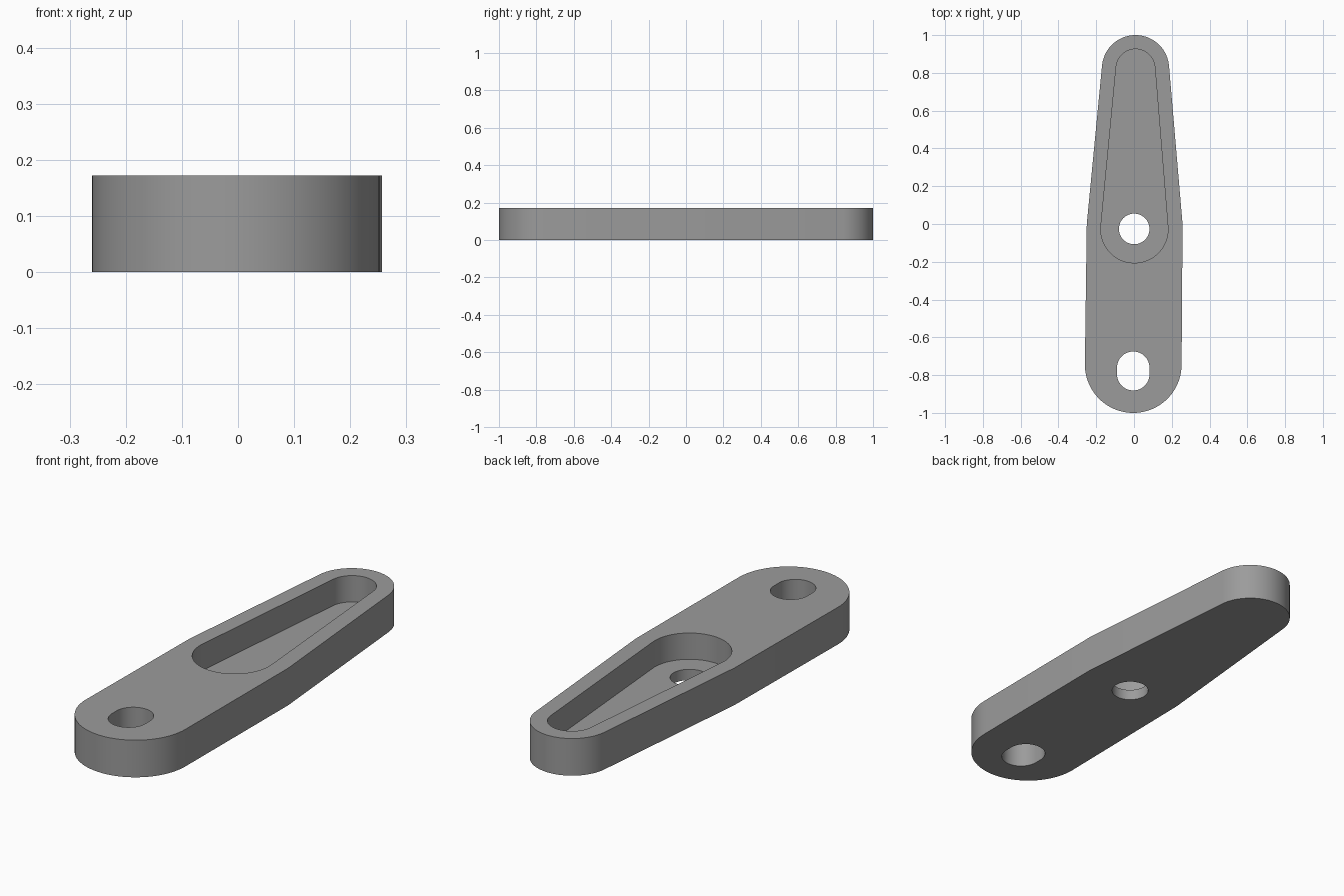
import bpy, bmesh, math

if "Cube" in bpy.data.objects:
    bpy.data.objects.remove(bpy.data.objects["Cube"])

HEIGHT = 0.172
FLOOR = 0.05


def arc(cx, cy, r, start, end, steps=32):
    """Points along an arc, angles in degrees."""
    angles = [math.radians(start + (end - start) * i / steps) for i in range(steps + 1)]
    return [(cx + r * math.cos(a), cy + r * math.sin(a)) for a in angles]


def prism(name, points, z0, z1):
    """Extrude a flat outline from z0 to z1."""
    bm = bmesh.new()
    face = bm.faces.new([bm.verts.new((x, y, z0)) for x, y in points])
    top = bmesh.ops.extrude_face_region(bm, geom=[face])["geom"]
    verts = [v for v in top if isinstance(v, bmesh.types.BMVert)]
    bmesh.ops.translate(bm, verts=verts, vec=(0, 0, z1 - z0))
    bmesh.ops.recalc_face_normals(bm, faces=bm.faces)
    mesh = bpy.data.meshes.new(name)
    bm.to_mesh(mesh)
    bm.free()
    obj = bpy.data.objects.new(name, mesh)
    bpy.context.collection.objects.link(obj)
    return obj


# Arm body: round wide end, slight bend at the middle, narrow round tip
outline = (arc(-0.004, -0.744, 0.256, 180, 360, 48)
           + [(0.257, 0.0)]
           + arc(0.008, 0.822, 0.178, 5, 175, 40)
           + [(-0.25, 0.0)])
arm = prism("lever_arm", outline, 0, HEIGHT)

grey = bpy.data.materials.new("grey")
grey.diffuse_color = (0.33, 0.33, 0.33, 1)
grey.use_nodes = True
grey.node_tree.nodes["Principled BSDF"].inputs["Base Color"].default_value = grey.diffuse_color
arm.data.materials.append(grey)

# Tapered pocket, pivot hole through its floor, and the slotted end hole
pocket = (arc(0.002, -0.028, 0.178, 175, 365, 48)
          + arc(0.008, 0.823, 0.103, 5, 175))
slot = (arc(-0.004, -0.795, 0.086, 180, 360)
        + arc(-0.004, -0.761, 0.086, 0, 180))
cutters = [
    prism("pocket_cutter", pocket, FLOOR, HEIGHT + 0.1),
    prism("pivot_hole_cutter", arc(0.001, -0.026, 0.081, 0, 360, 48)[:-1], -0.1, HEIGHT + 0.2),
    prism("slot_cutter", slot, -0.1, HEIGHT + 0.1),
]

bpy.context.view_layer.objects.active = arm
arm.select_set(True)
for cutter in cutters:
    cutter.select_set(False)
    mod = arm.modifiers.new(cutter.name, 'BOOLEAN')
    mod.operation = 'DIFFERENCE'
    mod.solver = 'EXACT'
    mod.object = cutter
    bpy.ops.object.modifier_apply(modifier=mod.name)
    bpy.data.objects.remove(cutter)

bpy.ops.object.shade_smooth_by_angle(angle=math.radians(30))
